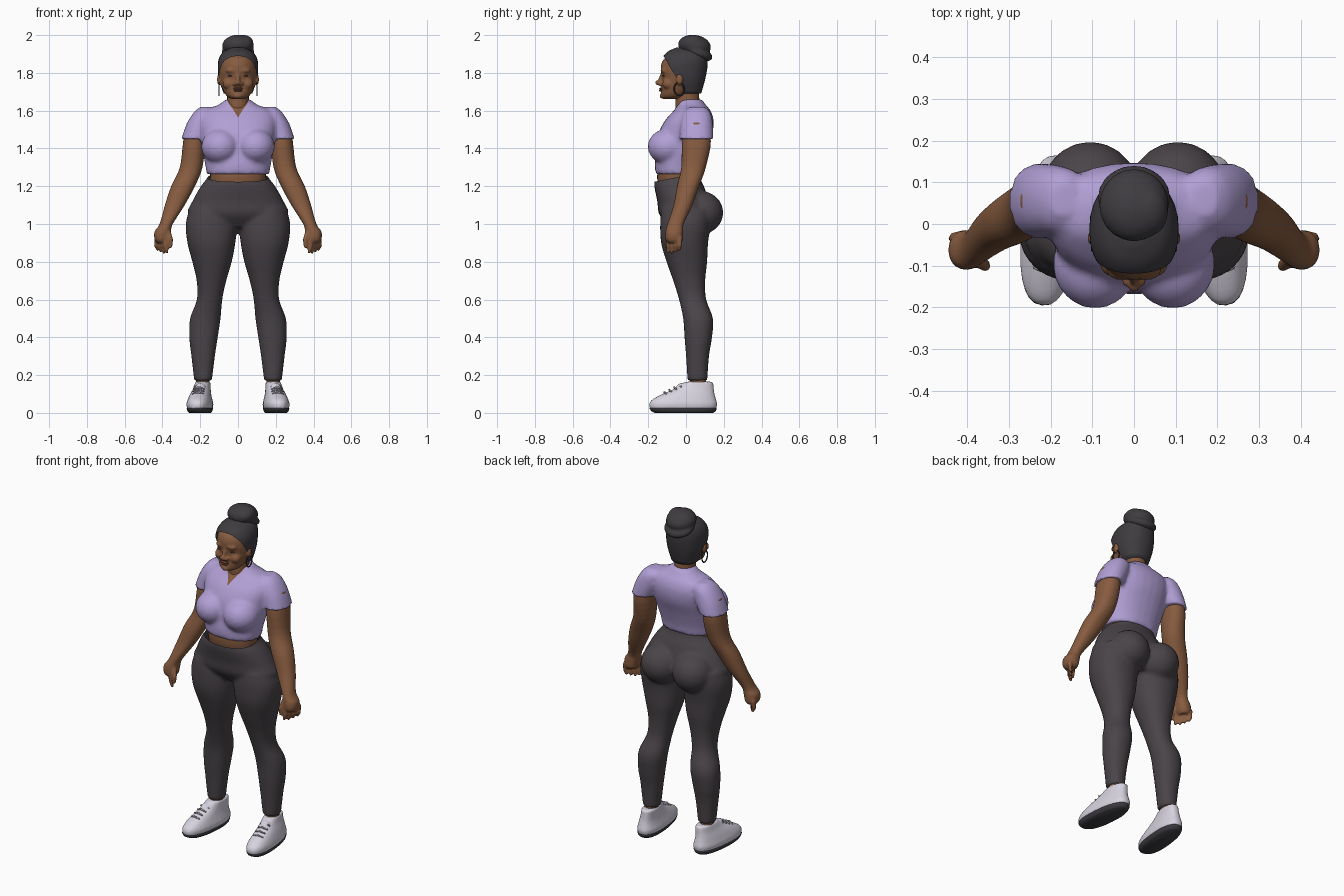
import bpy, bmesh, math
from mathutils import Vector, Matrix

cube = bpy.data.objects.get("Cube")
if cube:
    bpy.data.objects.remove(cube, do_unlink=True)


def material(name, r, g, b):
    m = bpy.data.materials.new(name)
    m.use_nodes = True
    m.diffuse_color = (r, g, b, 1)
    bsdf = next(n for n in m.node_tree.nodes if n.type == 'BSDF_PRINCIPLED')
    bsdf.inputs["Base Color"].default_value = (r, g, b, 1)
    bsdf.inputs["Roughness"].default_value = 0.8
    return m


SKIN = material("brown skin", .24, .105, .05)
LIPS = material("dark lips", .17, .06, .04)
HAIR = material("black hair", .05, .045, .052)
SHIRT = material("lavender cloth", .44, .35, .67)
PANTS = material("charcoal cloth", .068, .058, .066)
WHITE = material("shoe white", .68, .65, .74)
SOLE = material("dark rubber", .045, .042, .05)
GREY = material("lace grey", .4, .38, .45)


def loft(bm, rows, n=28, power=2.2, steps=4):
    """Stacked oval sections; each row is z, x0, x1, y0, y1."""
    rows = [Vector(r) for r in rows]
    path = []
    for i in range(len(rows) - 1):
        a, b = rows[i], rows[i + 1]
        ta = (b - rows[i - 1]) / 2 if i else b - a
        tb = (rows[i + 2] - a) / 2 if i + 2 < len(rows) else b - a
        for s in range(steps):
            t = s / steps
            path.append(a * (2*t**3 - 3*t*t + 1) + ta * (t**3 - 2*t*t + t)
                        + b * (3*t*t - 2*t**3) + tb * (t**3 - t*t))
    path.append(rows[-1])
    rings = []
    for z, x0, x1, y0, y1 in path:
        ring = []
        for k in range(n):
            a = math.tau * k / n
            c, s = math.cos(a), math.sin(a)
            c = math.copysign(abs(c) ** (2 / power), c)
            s = math.copysign(abs(s) ** (2 / power), s)
            ring.append(bm.verts.new(((x0 + x1) / 2 + c * (x1 - x0) / 2,
                                      (y0 + y1) / 2 + s * (y1 - y0) / 2, z)))
        rings.append(ring)
    for p, q in zip(rings, rings[1:]):
        for k in range(n):
            bm.faces.new((p[k], p[(k + 1) % n], q[(k + 1) % n], q[k]))
    bm.faces.new(rings[0])
    bm.faces.new(rings[-1])


def ball(bm, centre, radii, tilt=0):
    m = Matrix.Translation(centre) @ Matrix.Rotation(tilt, 4, 'X') @ Matrix.Diagonal((*radii, 1))
    bmesh.ops.create_uvsphere(bm, u_segments=20, v_segments=12, radius=1, matrix=m)


def rod(bm, a, b, r1, r2):
    a, b = Vector(a), Vector(b)
    rot = (b - a).to_track_quat('Z', 'Y').to_matrix().to_4x4()
    bmesh.ops.create_cone(bm, cap_ends=True, segments=10, radius1=r1, radius2=r2,
                          depth=(b - a).length, matrix=Matrix.Translation((a + b) / 2) @ rot)
    ball(bm, b, (r2, r2, r2))


def mirror(bm):
    new = bmesh.ops.duplicate(bm, geom=bm.verts[:] + bm.edges[:] + bm.faces[:])["geom"]
    bmesh.ops.scale(bm, vec=(-1, 1, 1), verts=[g for g in new if isinstance(g, bmesh.types.BMVert)])


def finish(name, bm, mats, voxel=0, smooth=4):
    """Make the object; fuse its volumes into one soft surface if voxel is set."""
    bmesh.ops.recalc_face_normals(bm, faces=bm.faces[:])
    me = bpy.data.meshes.new(name)
    bm.to_mesh(me)
    bm.free()
    ob = bpy.data.objects.new(name, me)
    bpy.context.collection.objects.link(ob)
    if voxel:
        r = ob.modifiers.new("Fuse", 'REMESH')
        r.mode, r.voxel_size = 'VOXEL', voxel
        s = ob.modifiers.new("Soften", 'SMOOTH')
        s.factor, s.iterations = .5, smooth
        dg = bpy.context.evaluated_depsgraph_get()
        ob.data = bpy.data.meshes.new_from_object(ob.evaluated_get(dg))
        ob.modifiers.clear()
    ob.data.materials.clear()
    for m in mats:
        ob.data.materials.append(m)
    ob.data.polygons.foreach_set("use_smooth", [True] * len(ob.data.polygons))
    return ob


def cut(ob, co, no, clear=True, rule=None):
    """Slice along a plane, dropping the far side or recolouring by a rule."""
    bm = bmesh.new()
    bm.from_mesh(ob.data)
    bmesh.ops.bisect_plane(bm, geom=bm.verts[:] + bm.edges[:] + bm.faces[:],
                           plane_co=co, plane_no=no, clear_outer=clear)
    if rule:
        for f in bm.faces:
            f.material_index = int(rule(f.calc_center_median()))
    bm.to_mesh(ob.data)
    bm.free()


# Leggings: legs, seat and hips fused, waist cut open
bm = bmesh.new()
loft(bm, [(1.08, .03, .255, -.13, .13), (1.0, .006, .277, -.137, .13), (.9, .014, .268, -.132, .117),
          (.8, .033, .242, -.103, .112), (.7, .062, .219, -.068, .102), (.6, .083, .218, -.037, .107),
          (.5, .092, .254, -.015, .143), (.4, .107, .258, -.008, .138), (.3, .122, .247, 0, .122),
          (.17, .138, .232, .008, .113)])
ball(bm, (.105, .078, 1.06), (.118, .12, .115))
mirror(bm)
loft(bm, [(1.31, -.148, .148, -.158, .06), (1.25, -.16, .16, -.165, .07), (1.2, -.197, .197, -.168, .095),
          (1.12, -.242, .242, -.152, .12), (1.05, -.265, .265, -.142, .12), (.98, -.17, .17, -.09, .09)])
pants = finish("leggings", bm, [PANTS], .011)
cut(pants, (0, -.16, 1.225), (0, -.2, 1))

# Bare midriff and ankles
bm = bmesh.new()
loft(bm, [(1.17, -.14, .14, -.14, .05), (1.25, -.148, .148, -.153, .058), (1.32, -.15, .15, -.14, .06)])
finish("midriff", bm, [SKIN])
bm = bmesh.new()
loft(bm, [(.08, .145, .23, .02, .13), (.14, .15, .225, .02, .11), (.22, .152, .22, .02, .1)])
mirror(bm)
finish("ankles", bm, [SKIN])

# Cropped top: sleeves, bust and trunk fused, with a skin-coloured neckline
bm = bmesh.new()
loft(bm, [(1.62, .14, .2, .02, .1), (1.59, .11, .235, -.015, .13), (1.53, .12, .272, -.03, .142),
          (1.45, .155, .3, -.035, .145)])
ball(bm, (.093, -.095, 1.41), (.102, .108, .095))
mirror(bm)
loft(bm, [(1.265, -.166, .166, -.162, .075), (1.32, -.175, .175, -.165, .085),
          (1.4, -.19, .19, -.155, .11), (1.48, -.2, .2, -.145, .14), (1.55, -.205, .205, -.11, .146),
          (1.6, -.18, .18, -.065, .13), (1.63, -.105, .105, -.045, .105), (1.66, -.065, .065, -.035, .085)])
top = finish("cropped_top", bm, [SHIRT, SKIN], .011)


def neckline(p):
    return p.z > 1.575 + .7 * abs(p.x) + .6 * (p.y + .08)


for side in (-1, 1):
    cut(top, (0, -.08, 1.575), (-.7 * side, -.6, 1), False, neckline)

# Arms with tapering fingers and a thumb
bm = bmesh.new()
loft(bm, [(1.54, .19, .27, .01, .1), (1.44, .175, .29, -.02, .132), (1.3, .188, .308, -.025, .105),
          (1.2, .228, .354, -.048, .07), (1.1, .282, .387, -.066, .034), (1.0, .345, .415, -.098, -.012),
          (.96, .355, .442, -.108, -.015), (.92, .365, .442, -.108, -.015), (.9, .375, .43, -.095, -.025)])
for i in range(4):
    x, y = .381 + .016 * i, -.092 + .02 * i
    mid = (x + .003, y - .003, .885)
    rod(bm, (x, y, .93), mid, .014, .0125)
    rod(bm, mid, (x - .005, y - .002, .842 + .01 * (i == 0) + .008 * i), .0125, .009)
rod(bm, (.375, -.08, .965), (.357, -.1, .915), .018, .014)
rod(bm, (.357, -.1, .915), (.358, -.1, .88), .014, .01)
mirror(bm)
finish("arms_and_hands", bm, [SKIN], .006, 3)

# Neck
bm = bmesh.new()
loft(bm, [(1.56, -.08, .08, -.05, .08), (1.62, -.062, .062, -.055, .074), (1.67, -.057, .057, -.055, .07),
          (1.74, -.06, .06, -.06, .07)], power=2)
finish("neck", bm, [SKIN])

# Head with brow, cheeks, nose and ears
bm = bmesh.new()
ball(bm, (.05, -.092, 1.742), (.032, .034, .03))
ball(bm, (.03, -.113, 1.812), (.036, .022, .014))
ball(bm, (.016, -.137, 1.742), (.013, .014, .011))
ball(bm, (.1, -.034, 1.765), (.011, .018, .03))
mirror(bm)
loft(bm, [(1.662, -.036, .036, -.12, -.03), (1.68, -.062, .062, -.132, .01), (1.72, -.084, .084, -.13, .06),
          (1.77, -.096, .096, -.127, .085), (1.81, -.098, .098, -.134, .095), (1.85, -.093, .093, -.13, .095),
          (1.88, -.078, .078, -.11, .085), (1.91, -.045, .045, -.06, .06)], power=2.1)
ball(bm, (0, -.142, 1.748), (.015, .022, .015))
ball(bm, (0, -.132, 1.772), (.011, .012, .034), -.3)
ball(bm, (0, -.118, 1.678), (.026, .022, .016))
finish("head", bm, [SKIN], .006, 3)

# Lips, eyes and brows
bm = bmesh.new()
ball(bm, (0, -.13, 1.717), (.026, .012, .006))
ball(bm, (0, -.129, 1.707), (.022, .013, .007))
finish("lips", bm, [LIPS])
bm = bmesh.new()
ball(bm, (.039, -.114, 1.784), (.015, .011, .005))
rod(bm, (.02, -.131, 1.812), (.045, -.124, 1.818), .003, .004)
rod(bm, (.045, -.124, 1.818), (.062, -.108, 1.812), .004, .002)
mirror(bm)
finish("eyes_and_brows", bm, [HAIR])

# Swept-back hair, trimmed along the hairline, with a coiled bun
bm = bmesh.new()
loft(bm, [(1.69, -.075, .075, -.06, .08), (1.76, -.1, .1, -.115, .1), (1.82, -.107, .107, -.14, .112),
          (1.87, -.103, .103, -.13, .115), (1.91, -.08, .08, -.1, .11), (1.935, -.035, .035, -.05, .08)])
hair = finish("swept_hair", bm, [HAIR])
cut(hair, (0, -.105, 1.865), (0, -.15, -.085))
bm = bmesh.new()
ball(bm, (0, .045, 1.943), (.084, .088, .058), -.15)
ball(bm, (0, .062, 1.908), (.088, .084, .036), -.4)
ball(bm, (.03, .03, 1.958), (.052, .062, .042), .2)
finish("hair_bun", bm, [HAIR], .008, 2)

# Hoop earrings
for side, label in ((1, "left"), (-1, "right")):
    bpy.ops.mesh.primitive_torus_add(major_segments=24, minor_segments=6, major_radius=.027, minor_radius=.0035,
                                     location=(side * .1, -.036, 1.715), rotation=(0, math.pi / 2, 0))
    hoop = bpy.context.object
    hoop.name = label + "_hoop_earring"
    hoop.scale.x = 1.25
    hoop.data.materials.append(SOLE)


# Trainers: upper, outsole and laces, each turned slightly outwards
def shoe_part(name, build, mat, voxel=0):
    bm = bmesh.new()
    build(bm)
    bmesh.ops.rotate(bm, verts=bm.verts[:], cent=(.2, 0, 0), matrix=Matrix.Rotation(.1, 3, 'Z'))
    mirror(bm)
    return finish(name, bm, [mat], voxel, 2)


def upper(bm):
    loft(bm, [(.015, .138, .262, -.19, .158), (.045, .132, .268, -.196, .166), (.07, .138, .262, -.18, .16),
              (.1, .146, .252, -.125, .152), (.13, .151, .24, -.055, .148), (.165, .153, .232, .0, .145)], power=2.4)
    ball(bm, (.198, -.02, .125), (.03, .035, .035), -.6)


def outsole(bm):
    loft(bm, [(0, .145, .255, -.165, .145), (.01, .138, .263, -.185, .158), (.026, .134, .267, -.196, .164)],
         power=2.4, steps=2)


def laces(bm):
    for i in range(4):
        y, z = -.115 + .026 * i, .106 + .013 * i
        for k in (-1, 1):
            rod(bm, (.2, y, z + .004), (.2 + k * .028, y + .008, z - .006), .005, .004)


shoe_part("shoe_uppers", upper, WHITE, .008)
shoe_part("shoe_outsoles", outsole, SOLE)
shoe_part("shoe_laces", laces, GREY)
